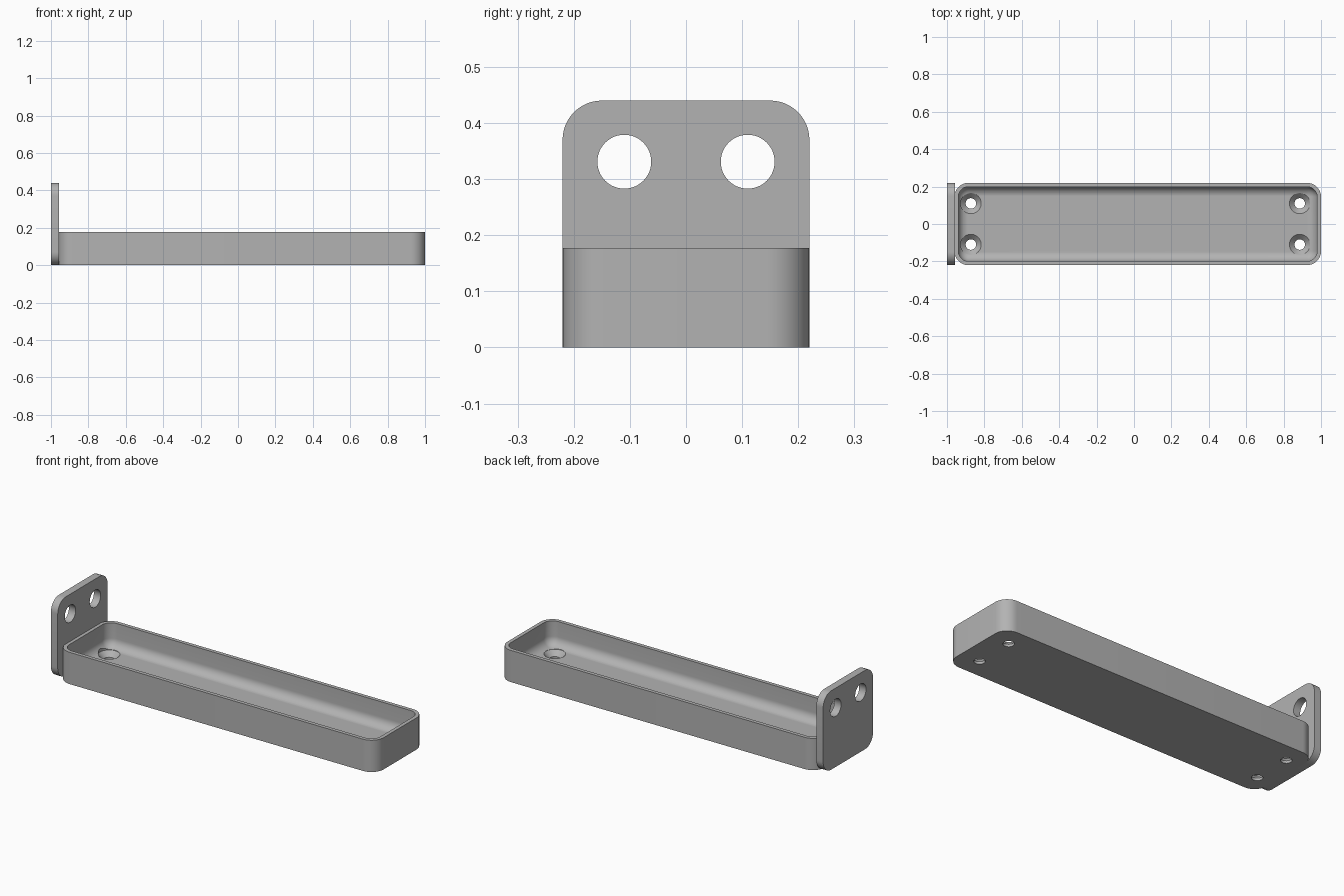
import bpy, bmesh
from math import sin, cos, pi, radians
from mathutils import Matrix

default = bpy.data.objects.get("Cube")
if default:
    bpy.data.objects.remove(default)

grey = bpy.data.materials.new("plain grey")
grey.use_nodes = True
colour = (0.45, 0.45, 0.45, 1)
grey.diffuse_color = colour
grey.node_tree.nodes["Principled BSDF"].inputs["Base Color"].default_value = colour


def rounded_rect(width, depth, radius, steps=12):
    """Outline of a rounded rectangle, counter-clockwise."""
    points = []
    for corner, (sx, sy) in enumerate([(1, 1), (-1, 1), (-1, -1), (1, -1)]):
        for i in range(steps + 1):
            a = (corner + i / steps) * pi / 2
            points.append((sx * (width / 2 - radius) + radius * cos(a),
                           sy * (depth / 2 - radius) + radius * sin(a)))
    return points


def circle(radius, steps=48):
    return [(radius * cos(2 * pi * i / steps), radius * sin(2 * pi * i / steps))
            for i in range(steps)]


def loft(name, sections, matrix):
    """Solid skinned through (outline, height) sections with capped ends."""
    bm = bmesh.new()
    rings = [[bm.verts.new((x, y, z)) for x, y in outline] for outline, z in sections]
    for low, high in zip(rings, rings[1:]):
        for i in range(len(low)):
            j = (i + 1) % len(low)
            bm.faces.new((low[i], low[j], high[j], high[i]))
    bm.faces.new(rings[0][::-1])
    bm.faces.new(rings[-1])
    bm.transform(matrix)
    bmesh.ops.recalc_face_normals(bm, faces=bm.faces)
    mesh = bpy.data.meshes.new(name)
    bm.to_mesh(mesh)
    bm.free()
    obj = bpy.data.objects.new(name, mesh)
    bpy.context.collection.objects.link(obj)
    mesh.materials.append(grey)
    return obj


def finish(obj, cutters):
    """Cut the holes, then smooth the curved faces."""
    bpy.ops.object.select_all(action="DESELECT")
    bpy.context.view_layer.objects.active = obj
    obj.select_set(True)
    for cutter in cutters:
        cut = obj.modifiers.new("hole", "BOOLEAN")
        cut.operation = "DIFFERENCE"
        cut.solver = "EXACT"
        cut.object = cutter
        bpy.ops.object.modifier_apply(modifier=cut.name)
        bpy.data.objects.remove(cutter)
    bpy.ops.object.shade_smooth_by_angle(angle=radians(30))


# Tray: outer wall, flat rim, inner wall, then a fillet down to the floor
length, depth, height, corner = 1.96, 0.44, 0.177, 0.075
wall, floor, fillet = 0.021, 0.042, 0.05


def inset(amount, z):
    return rounded_rect(length - 2 * amount, depth - 2 * amount, corner - amount), z


sections = [inset(0, 0), inset(0, height), inset(wall, height)]
for i in range(11):
    a = i / 10 * pi / 2
    sections.append(inset(wall + fillet * (1 - cos(a)), floor + fillet * (1 - sin(a))))
tray = loft("tray", sections, Matrix.Translation((0.02, 0, 0)))

# Countersunk screw holes in the tray floor
screw, head = 0.028, 0.055
screw_cutters = [
    loft("screw_cutter",
         [(circle(screw), -0.05), (circle(screw), 0.014),
          (circle(head), floor), (circle(head), 0.12)],
         Matrix.Translation((x, y, 0)))
    for x in (-0.872, 0.886) for y in (-0.11, 0.11)]
finish(tray, screw_cutters)

# Upright end plate with rounded corners, extruded along x
upright = Matrix(((0, 0, 1, 0), (1, 0, 0, 0), (0, 1, 0, 0), (0, 0, 0, 1)))
plate = loft("end_plate",
             [(rounded_rect(0.44, 0.44, 0.07), -1), (rounded_rect(0.44, 0.44, 0.07), -0.958)],
             Matrix.Translation((0, 0, 0.22)) @ upright)

# Pair of round holes through the plate
plate_cutters = [
    loft("plate_cutter", [(circle(0.048), -1.1), (circle(0.048), -0.9)],
         Matrix.Translation((0, y, 0.331)) @ upright)
    for y in (-0.11, 0.11)]
finish(plate, plate_cutters)
